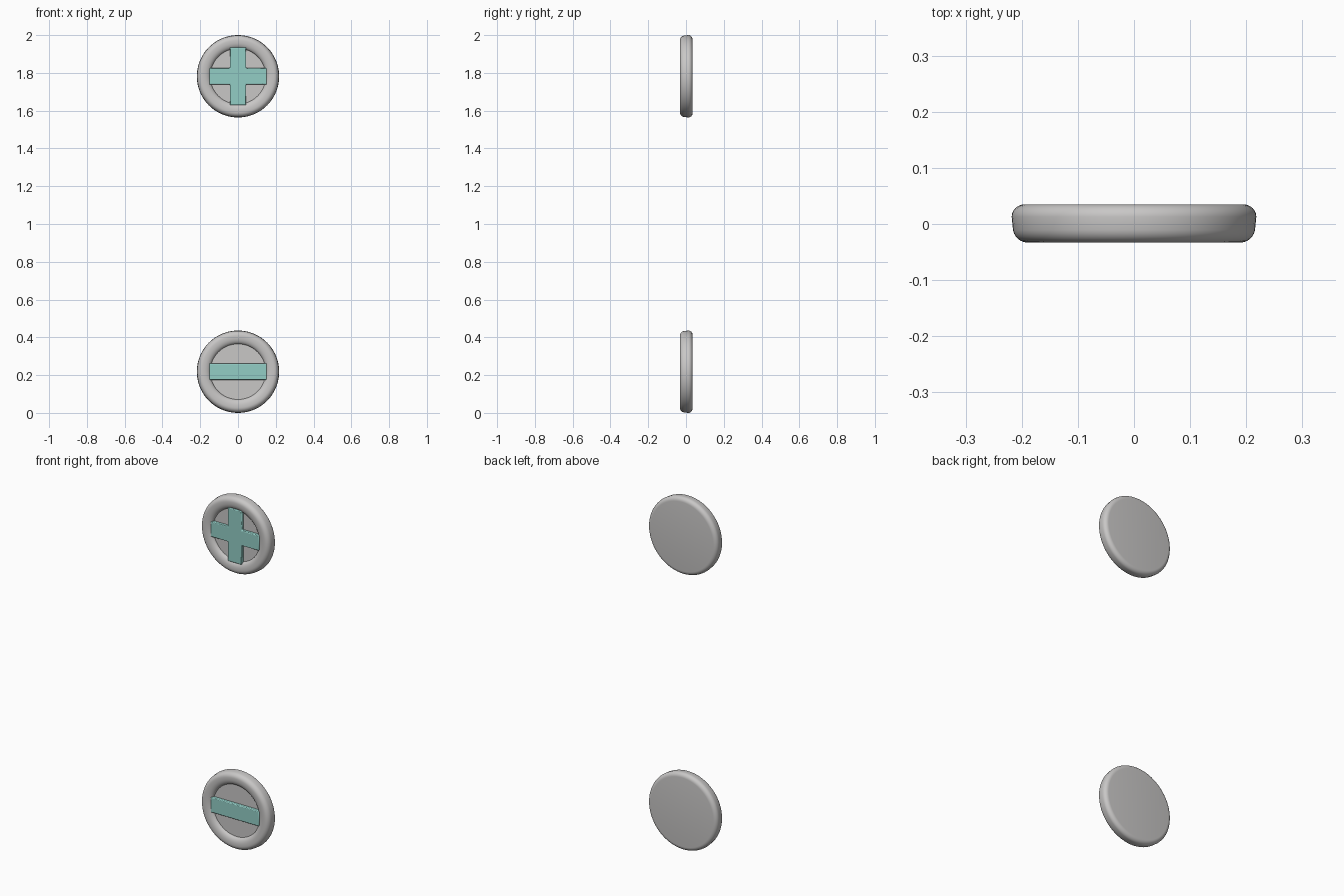
import bpy
import bmesh
import math
from mathutils import Vector

cube = bpy.data.objects.get("Cube")
if cube:
    bpy.data.objects.remove(cube, do_unlink=True)


def make_material(name, rgb):
    mat = bpy.data.materials.new(name)
    mat.use_nodes = True
    mat.diffuse_color = (*rgb, 1)
    mat.node_tree.nodes["Principled BSDF"].inputs["Base Color"].default_value = (*rgb, 1)
    return mat


GREY = make_material("light_grey", (0.58, 0.57, 0.565))
TEAL = make_material("pale_teal", (0.29, 0.61, 0.56))


def finish(bm, name, z, mat, angle):
    bmesh.ops.recalc_face_normals(bm, faces=bm.faces)
    mesh = bpy.data.meshes.new(name)
    bm.to_mesh(mesh)
    bm.free()
    mesh.materials.append(mat)
    obj = bpy.data.objects.new(name, mesh)
    obj.location.z = z
    bpy.context.collection.objects.link(obj)
    bpy.ops.object.select_all(action="DESELECT")
    obj.select_set(True)
    bpy.context.view_layer.objects.active = obj
    bpy.ops.object.shade_smooth_by_angle(angle=math.radians(angle))
    return obj


def arc(r, y, rx, ry, start, end, steps=6):
    """Elliptical arc in the (radius, y) profile plane, angles in degrees."""
    angles = [math.radians(start + (end - start) * i / steps) for i in range(steps + 1)]
    return [(r + rx * math.cos(a), y + ry * math.sin(a)) for a in angles]


def button_disc(name, z):
    # Dished floor, rounded rim, slightly bulging side and flat back
    profile = [(0, -0.012), (0.145, -0.012)]
    profile += arc(0.183, -0.012, 0.036, 0.021, 180, 270, 8)
    profile += arc(0.190, -0.006, 0.026, 0.027, 270, 350)
    profile += arc(0.195, 0.013, 0.023, 0.022, 0, 90)
    profile.append((0, 0.035))
    bm = bmesh.new()
    verts = [bm.verts.new((r, y, 0)) for r, y in profile]
    edges = [bm.edges.new(pair) for pair in zip(verts, verts[1:])]
    bmesh.ops.spin(bm, geom=verts + edges, cent=(0, 0, 0), axis=(0, 1, 0),
                   angle=math.tau, steps=72)
    bmesh.ops.remove_doubles(bm, verts=bm.verts, dist=0.0001)
    return finish(bm, name, z, GREY, 40)


def symbol(name, z, outline):
    # Raised plate cut to the outline, with softened edges
    bm = bmesh.new()
    face = bm.faces.new([bm.verts.new((x, -0.030, h)) for x, h in outline])
    extruded = bmesh.ops.extrude_face_region(bm, geom=[face])["geom"]
    bmesh.ops.translate(bm, vec=Vector((0, 0.024, 0)),
                        verts=[v for v in extruded if isinstance(v, bmesh.types.BMVert)])
    obj = finish(bm, name, z, TEAL, 30)
    bevel = obj.modifiers.new("soft_edges", "BEVEL")
    bevel.width = 0.004
    bevel.segments = 2
    return obj


L, W = 0.152, 0.043
bar = [(-L, -W), (L, -W), (L, W), (-L, W)]

# One arm of the plus, turned through four quarters
plus = []
for quarter in range(4):
    for x, h in ((W, W), (L, W), (L, -W)):
        c, s = round(math.cos(-quarter * math.pi / 2)), round(math.sin(-quarter * math.pi / 2))
        plus.append((x * c - h * s, x * s + h * c))

LOW, HIGH = 0.218, 1.782
button_disc("minus_button", LOW)
symbol("minus_bar", LOW, bar)
button_disc("plus_button", HIGH)
symbol("plus_cross", HIGH, plus)
